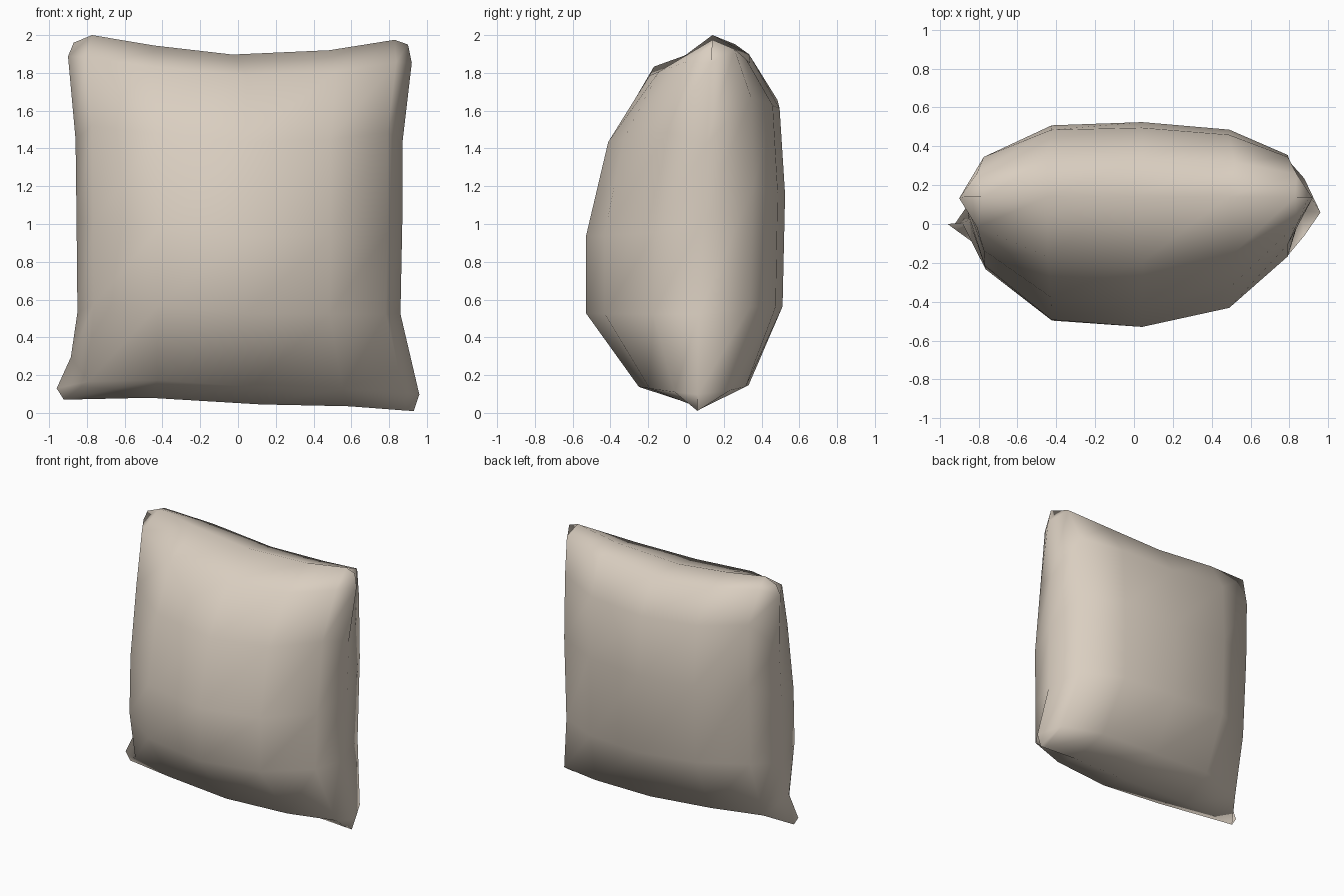
import bpy, bmesh

if "Cube" in bpy.data.objects:
    bpy.data.objects.remove(bpy.data.objects["Cube"])

# seam outline: x on the left/right edges per row, z on the bottom/top edges per column
LEFT = [-.96, -.885, -.85, -.855, -.86, -.90, -.87]
RIGHT = [.93, .96, .86, .87, .87, .92, .90]
BOTTOM = [.13, .07, .08, .045, .035, .012, .01]
TOP = [1.96, 2.0, 1.945, 1.897, 1.92, 1.975, 1.95]
# grid spacing across, and upward for the seam / front / back
FX = [0, .05, .25, .52, .78, .955, 1]
FX_TOP = [0, .055, .24, .475, .765, .96, 1]
FX_BOTTOM = [0, .02, .26, .57, .82, .98, 1]
FZ_LEFT = [0, .09, .22, .5, .72, .96, 1]
FZ_RIGHT = [0, .045, .265, .52, .73, .95, 1]
FZ_FRONT = [0, .05, .26, .48, .75, .94, 1]
FZ_BACK = [0, .055, .28, .6, .845, .975, 1]
# puffiness of each side: across x, and factor per row
FRONT = ([0, .27, .555, .60, .51, .25, 0], [0, .47, .96, 1, .86, .54, 0])
BACK = ([0, .27, .43, .44, .395, .26, 0], [0, .68, 1.05, 1, .86, .46, 0])
N = 7


def point(i, j, side):
    fx = FX_BOTTOM[i] if j == 0 else FX_TOP[i] if j == N - 1 else FX[i]
    if i == 0:
        fz = FZ_LEFT[j]
    elif i == N - 1:
        fz = FZ_RIGHT[j]
    else:
        fz = (FZ_FRONT if side < 0 else FZ_BACK)[j]
    x = LEFT[j] + (RIGHT[j] - LEFT[j]) * fx
    z = BOTTOM[i] + (TOP[i] - BOTTOM[i]) * fz
    seam_y = .06 * fx * (1 - fz) + .14 * fz ** 1.3
    across, rows = FRONT if side < 0 else BACK
    return x, seam_y + side * across[i] * rows[j], z


# pillow: two puffed panels welded along the seam
bm = bmesh.new()
for side in (-1, 1):
    v = [[bm.verts.new(point(i, j, side)) for i in range(N)] for j in range(N)]
    for j in range(N - 1):
        for i in range(N - 1):
            q = [v[j][i], v[j][i + 1], v[j + 1][i + 1], v[j + 1][i]]
            bm.faces.new(q if side < 0 else q[::-1])
bmesh.ops.remove_doubles(bm, verts=bm.verts, dist=.0005)
bmesh.ops.recalc_face_normals(bm, faces=bm.faces)
for f in bm.faces:
    f.smooth = True
mesh = bpy.data.meshes.new("pillow")
bm.to_mesh(mesh)
bm.free()
pillow = bpy.data.objects.new("pillow", mesh)
bpy.context.collection.objects.link(pillow)

# cloth colour
cloth = bpy.data.materials.new("beige cloth")
cloth.diffuse_color = (.70, .62, .53, 1)
cloth.use_nodes = True
cloth.node_tree.nodes["Principled BSDF"].inputs["Base Color"].default_value = cloth.diffuse_color
mesh.materials.append(cloth)
